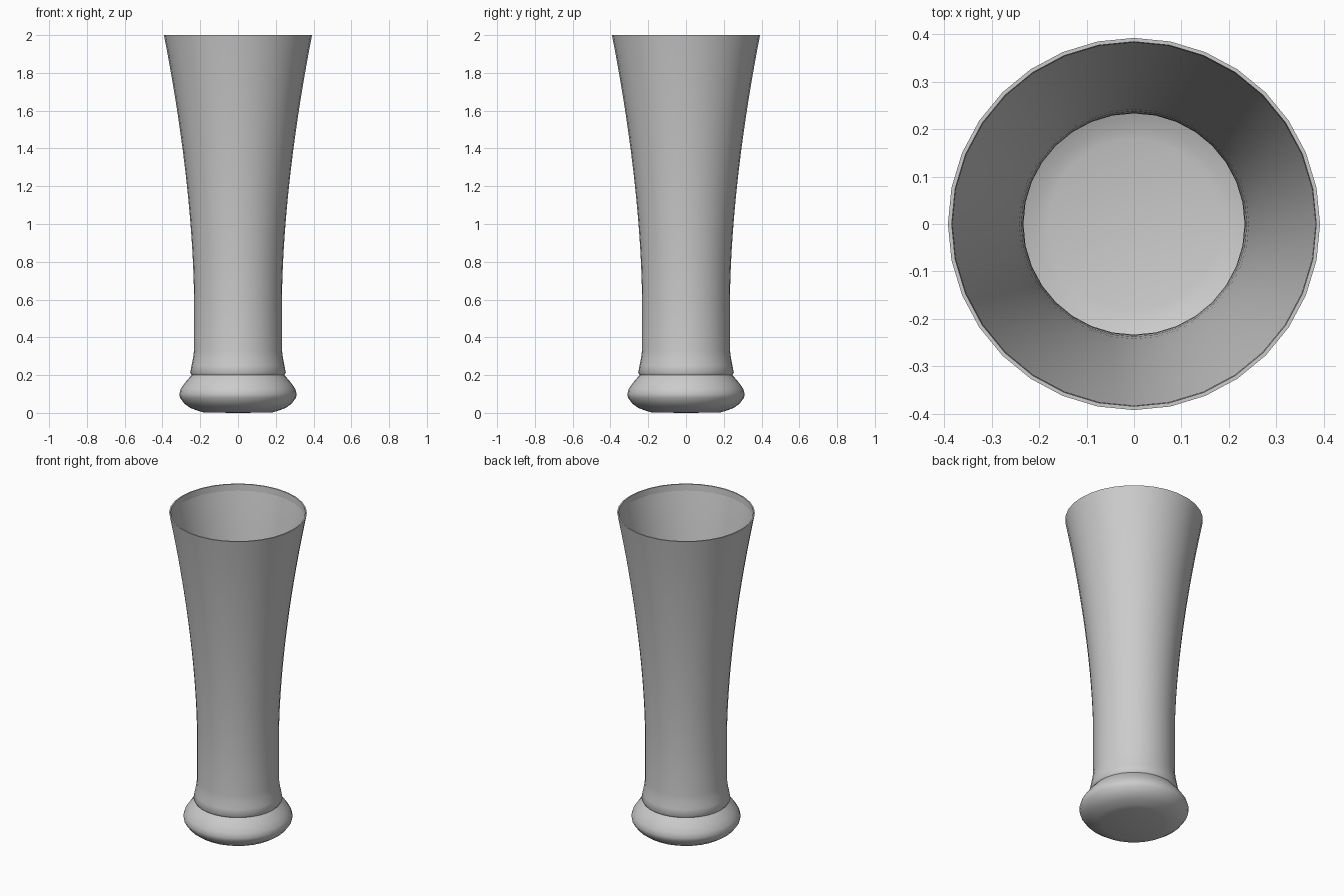
import bpy, bmesh, math

if "Cube" in bpy.data.objects:
    bpy.data.objects.remove(bpy.data.objects["Cube"])

SIDES = 32

# Half profile (radius, height) from the base centre up to the folded lip
profile = [(0.0, 0.0), (0.18, 0.002), (0.205, 0.009), (0.25, 0.025), (0.283, 0.048),
           (0.307, 0.08), (0.311, 0.1), (0.303, 0.127), (0.282, 0.158),
           (0.262, 0.182), (0.245, 0.2), (0.253, 0.212), (0.246, 0.25),
           (0.238, 0.29), (0.233, 0.33)]
# Flared wall
STEPS = 16
for i in range(STEPS + 1):
    t = i / STEPS
    profile.append((0.233 + 0.159 * t ** 1.72, 0.6 + 1.4 * t))
# Thin lip folded down inside the rim
profile += [(0.384, 2.0), (0.382, 1.96)]


def lathe(name, points, sides):
    bm = bmesh.new()
    verts = [bm.verts.new((r, 0, z)) for r, z in points]
    edges = [bm.edges.new(pair) for pair in zip(verts, verts[1:])]
    bmesh.ops.spin(bm, geom=verts + edges, cent=(0, 0, 0), axis=(0, 0, 1),
                   angle=math.tau, steps=sides, use_duplicate=False)
    bmesh.ops.remove_doubles(bm, verts=bm.verts, dist=0.0005)
    bmesh.ops.recalc_face_normals(bm, faces=bm.faces)
    # Make sure the base faces down (outside is outward)
    base = min(bm.faces, key=lambda f: f.calc_center_median().z)
    if base.normal.z > 0:
        bmesh.ops.reverse_faces(bm, faces=bm.faces)
    mesh = bpy.data.meshes.new(name)
    bm.to_mesh(mesh)
    bm.free()
    obj = bpy.data.objects.new(name, mesh)
    bpy.context.collection.objects.link(obj)
    return obj


# Vase body with bulbous foot
vase = lathe("vase", profile, SIDES)
bpy.context.view_layer.objects.active = vase
vase.select_set(True)
bpy.ops.object.shade_smooth_by_angle(angle=math.radians(50))
